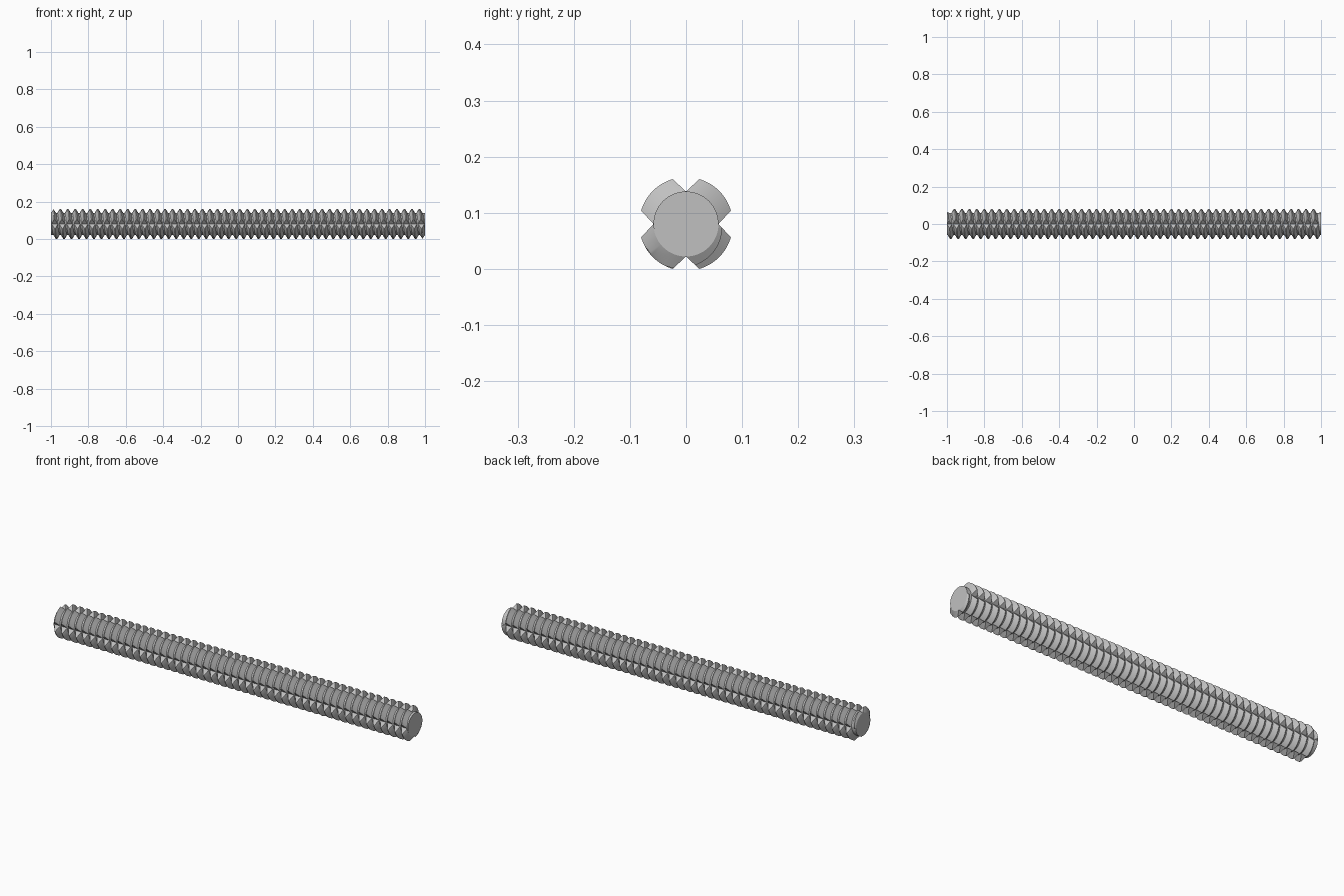
import bpy, bmesh, math

if "Cube" in bpy.data.objects:
    bpy.data.objects.remove(bpy.data.objects["Cube"])

CORE, CREST, LENGTH = 0.058, 0.0835, 2.0
CENTRE_Z = 0.08
PITCH = 0.04
SLOPE = 0.92          # steepness of the V flute walls
STEPS = 16            # segments per quarter turn
HALF = LENGTH / 2

steel = bpy.data.materials.new("grey steel")
steel.diffuse_color = (0.53, 0.53, 0.53, 1)
steel.use_nodes = True
steel.node_tree.nodes["Principled BSDF"].inputs["Base Color"].default_value = steel.diffuse_color


def finish(bm, name):
    bmesh.ops.recalc_face_normals(bm, faces=bm.faces)
    mesh = bpy.data.meshes.new(name)
    bm.to_mesh(mesh)
    bm.free()
    mesh.materials.append(steel)
    obj = bpy.data.objects.new(name, mesh)
    bpy.context.collection.objects.link(obj)
    obj.location.z = CENTRE_Z
    bpy.ops.object.select_all(action='DESELECT')
    obj.select_set(True)
    bpy.context.view_layer.objects.active = obj
    bpy.ops.object.shade_smooth_by_angle(angle=math.radians(25))


def flute_angle(r):
    """Angle of the flute wall, measured from the flute centre, at radius r."""
    k = 1 + SLOPE ** 2
    t = (-CORE * SLOPE + math.sqrt(max(0, r * r * k - CORE ** 2))) / k
    return math.atan2(max(t, 0), CORE + SLOPE * t)


def thread_point(x0, quarter, s, dx, r):
    """Point on the helical thread, with chamfered ends."""
    a = flute_angle(r)
    phi = quarter * math.pi / 2 + a + s * (math.pi / 2 - 2 * a)
    x = x0 + PITCH * phi / math.tau + dx
    x = max(-HALF, min(HALF, x))
    r = max(CORE, min(r, CORE + (HALF - abs(x)) * 1.7))
    a = flute_angle(r)
    phi = quarter * math.pi / 2 + a + s * (math.pi / 2 - 2 * a)
    return (x, r * math.cos(phi), r * math.sin(phi))


# Core rod
bm = bmesh.new()
rings = []
for x in (-HALF, HALF):
    rings.append([bm.verts.new((x, CORE * math.cos(i * math.tau / (4 * STEPS)),
                                CORE * math.sin(i * math.tau / (4 * STEPS))))
                  for i in range(4 * STEPS)])
for i in range(4 * STEPS):
    j = (i + 1) % (4 * STEPS)
    bm.faces.new((rings[0][i], rings[0][j], rings[1][j], rings[1][i]))
for ring in rings:
    bm.faces.new(ring)
finish(bm, "core_rod")

# Helical thread, split into four rows of ribs by the V flutes
profile = [(-0.0165, CORE), (-0.002, CREST), (0.002, CREST), (0.0165, CORE)]
bm = bmesh.new()
turns = round(LENGTH / PITCH)
for k in range(-1, turns + 1):
    x0 = -HALF + k * PITCH
    for quarter in range(4):
        mid = x0 + PITCH * (quarter + 0.5) / 4
        if abs(mid) > HALF + 0.012:
            continue
        cols = [[bm.verts.new(thread_point(x0, quarter, i / STEPS, dx, r))
                 for dx, r in profile] for i in range(STEPS + 1)]
        for c, d in zip(cols, cols[1:]):
            for p in range(3):
                bm.faces.new((c[p], c[p + 1], d[p + 1], d[p]))
        # Flute walls at both ends of the rib
        bm.faces.new(cols[0])
        bm.faces.new(cols[-1])
        # Underside resting on the core
        for c, d in zip(cols, cols[1:]):
            bm.faces.new((c[0], c[3], d[3], d[0]))
finish(bm, "thread_ribs")
